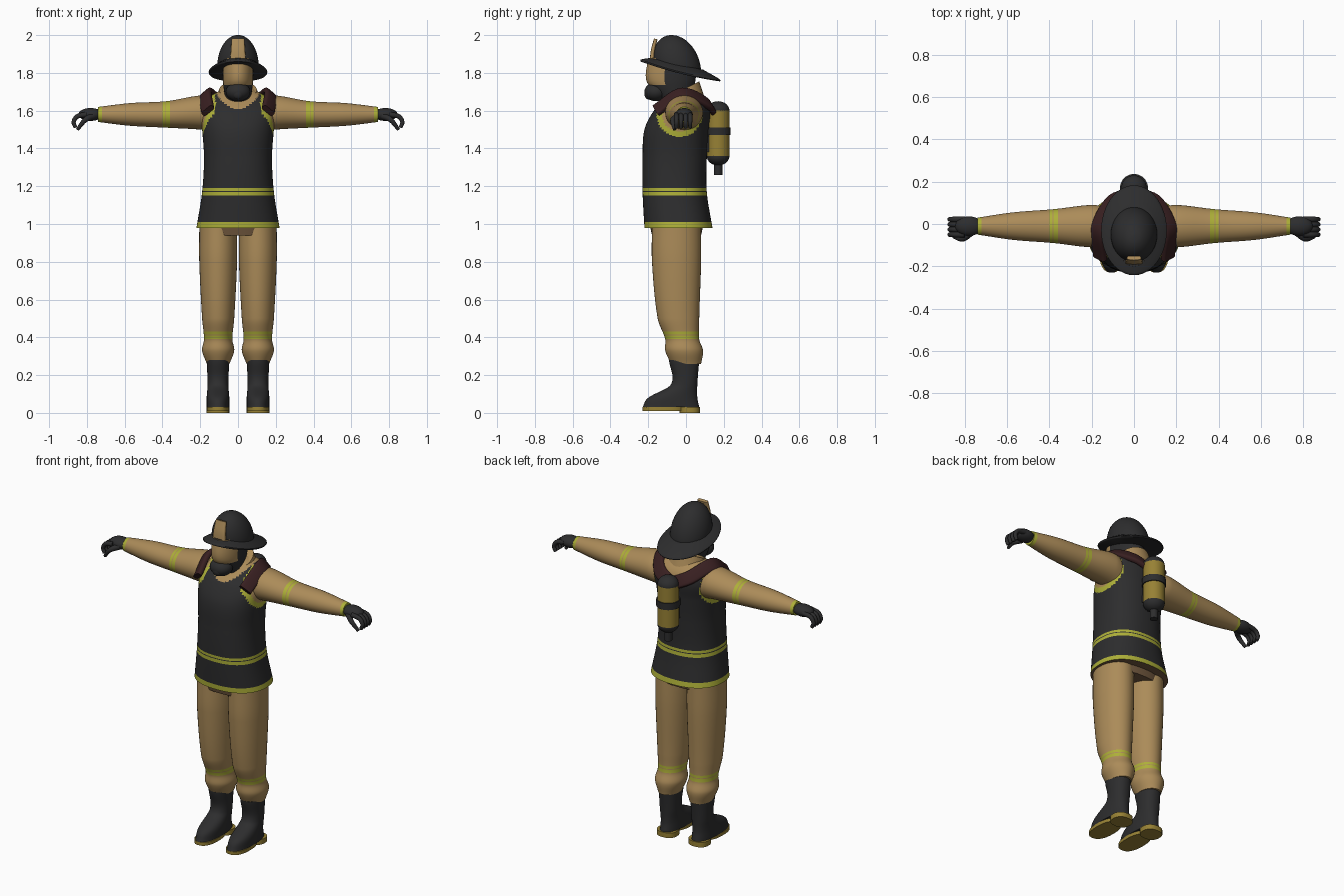
import bpy, bmesh, math
from mathutils import Vector, Matrix

cube = bpy.data.objects.get("Cube")
if cube:
    bpy.data.objects.remove(cube, do_unlink=True)

TAN, BLACK, YELLOW = "tan cloth", "black cloth", "reflective yellow"
MAROON, GOLD, BROWN = "maroon strap", "tank gold", "shadow brown"
MATERIALS = {}


def add_material(label, red, green, blue):
    material = bpy.data.materials.new(label)
    material.use_nodes = True
    colour = (red, green, blue, 1)
    material.diffuse_color = colour
    material.node_tree.nodes["Principled BSDF"].inputs["Base Color"].default_value = colour
    MATERIALS[label] = material


add_material(TAN, .41, .26, .1)
add_material(BLACK, .026, .026, .027)
add_material(YELLOW, .42, .43, .04)
add_material(MAROON, .04, .014, .015)
add_material(GOLD, .31, .22, .035)
add_material(BROWN, .17, .1, .05)


def finish(name, bm, colour):
    """Colour the faces by a name or a rule, then make a smooth-shaded object."""
    bmesh.ops.recalc_face_normals(bm, faces=bm.faces)
    slots = []
    for face in bm.faces:
        label = colour if isinstance(colour, str) else colour(face.calc_center_median())
        if label not in slots:
            slots.append(label)
        face.material_index = slots.index(label)
    mesh = bpy.data.meshes.new(name)
    bm.to_mesh(mesh)
    bm.free()
    for label in slots:
        mesh.materials.append(MATERIALS[label])
    part = bpy.data.objects.new(name, mesh)
    bpy.context.collection.objects.link(part)
    bpy.ops.object.select_all(action="DESELECT")
    part.select_set(True)
    bpy.context.view_layer.objects.active = part
    bpy.ops.object.shade_smooth_by_angle(angle=math.radians(50))


def skin(name, loops, colour):
    """Bridge loops of points into a capped solid."""
    bm = bmesh.new()
    rows = [[bm.verts.new(point) for point in loop] for loop in loops]
    for lower, upper in zip(rows, rows[1:]):
        for i in range(len(lower)):
            bm.faces.new((lower[i - 1], lower[i], upper[i], upper[i - 1]))
    bm.faces.new(rows[0])
    bm.faces.new(rows[-1])
    finish(name, bm, colour)


def section(count, power):
    """Points of a unit superellipse."""
    for i in range(count):
        angle = math.tau * i / count
        yield [math.copysign(abs(v) ** (2 / power), v) for v in (math.cos(angle), math.sin(angle))]


def smooth(keys, t):
    """Hermite interpolation of rows; the first column is the parameter."""
    last = len(keys) - 1
    i = max([k for k in range(last) if keys[k][0] <= t], default=0)
    before, start, end, after = (keys[min(max(k, 0), last)] for k in range(i - 1, i + 3))
    span = end[0] - start[0]
    u = (t - start[0]) / span
    row = []
    for p, a, b, q in list(zip(before, start, end, after))[1:]:
        leave = (b - p) / (end[0] - before[0]) * span
        arrive = (q - a) / (after[0] - start[0]) * span
        rise = b - a
        row.append(a + u * leave + u * u * (3 * rise - 2 * leave - arrive)
                   + u ** 3 * (leave + arrive - 2 * rise))
    return row


def loft(name, keys, colour, axis="z", side=1, offset=0, count=40, power=2, warp=lambda p: p):
    """Rings of (position, centre, width, depth) along an axis, two rings per hundredth."""
    first, last = keys[0][0], keys[-1][0]
    steps = round((last - first) * 200)
    loops = []
    for i in range(steps + 1):
        t = first + (last - first) * i / steps
        centre, width, depth = smooth(keys, t)
        loop = []
        for c, s in section(count, power):
            a, b = offset + width * c, centre + depth * s
            p = warp(Vector((a, b, t) if axis == "z" else (t, a, b)))
            loop.append((p.x * side, p.y, p.z))
        loops.append(loop)
    skin(name, loops, colour)


def ball(name, centre, radii, colour):
    bm = bmesh.new()
    bmesh.ops.create_uvsphere(bm, u_segments=32, v_segments=16, radius=1)
    bm.transform(Matrix.Translation(centre) @ Matrix.Diagonal((*radii, 1)))
    finish(name, bm, colour)


def sweep(name, points, width, depth, colour, up, side=1, power=2, taper=1, steps=20):
    """Carry a section along a smooth path, narrowing towards its end."""
    keys = [(i, *p) for i, p in enumerate(points)]
    path = [Vector(smooth(keys, (len(keys) - 1) * i / steps)) for i in range(steps + 1)]
    loops = []
    for i, p in enumerate(path):
        tangent = path[min(i + 1, steps)] - path[max(i - 1, 0)]
        across = tangent.cross(up(p)).normalized()
        normal = across.cross(tangent).normalized()
        scale = 1 + (taper - 1) * i / steps
        ring = [p + scale * (across * width * c + normal * depth * s) for c, s in section(16, power)]
        loops.append([(q.x * side, q.y, q.z) for q in ring])
    skin(name, loops, colour)


def striped(value, middle):
    """Twin reflective lines with a thin gap between them."""
    return .003 < abs(value - middle) < .02


# Vest with neckline, armholes, belt and hem
def vest_colour(p):
    if p.z < 1 and math.hypot(p.x, p.y) < .1:
        return BROWN
    if p.z < 1.01 or striped(p.z, 1.172):
        return YELLOW
    hole = math.hypot(p.y + .035, p.z - 1.58)
    if abs(p.x) > .12 and hole < .12:
        return TAN if hole < .09 else YELLOW
    return TAN if p.z > 1.61 + 6 * p.x ** 2 else BLACK


loft("vest", [(.98, -.04, .22, .18), (1.17, -.06, .19, .17), (1.35, -.06, .18, .17),
              (1.5, -.05, .19, .17), (1.6, -.02, .2, .15), (1.66, 0, .17, .11),
              (1.72, 0, .07, .05)], vest_colour, count=72, power=2.3)
loft("jacket_hem", [(.94, -.05, .19, .13), (1.03, -.05, .2, .15)], BROWN, power=2.3)
loft("collar", [(1.58, -.02, .15, .13), (1.65, -.02, .12, .11), (1.72, -.02, .1, .09)], TAN,
     warp=lambda p: p + Vector((0, 0, p.y / 2)))


# Head with face plate, and breathing mask
def head_colour(p):
    return TAN if p.z > 1.735 and p.y < -.115 else BLACK


loft("head", [(1.6, -.02, .06, .06), (1.68, -.06, .07, .09), (1.76, -.08, .08, .13),
              (1.88, -.07, .08, .13)], head_colour, count=48)
ball("mask", (0, -.16, 1.7), (.065, .06, .05), BLACK)
ball("mask_valve", (0, -.2, 1.69), (.03, .02, .03), BLACK)


# Helmet, tipped back, with the brim drooping at the sides
def tip(p):
    return p - Vector((0, 0, (p.y + .04) / 4))


def droop(p):
    return tip(p) - Vector((0, 0, p.x ** 2 / 2))


arc = [math.radians(11 * i) for i in range(9)]
loft("helmet_dome", [(1.83 + .165 * math.sin(a), -.05, .11 * math.cos(a), .13 * math.cos(a))
                     for a in arc], BLACK, warp=tip)
loft("helmet_brim", [(1.81, -.03, .15, .21), (1.82, -.03, .155, .21), (1.85, -.04, .1, .13)],
     BLACK, count=48, warp=droop)
sweep("helmet_shield", [(0, -.18, 1.86), (0, -.175, 1.92), (0, -.16, 1.98)], .042, .012, TAN,
      lambda p: Vector((0, -1, 0)), power=4, taper=.8)


# Air tank on the back
def drum(name, bottom, top, radius, colour):
    loft(name, [(z, .17, radius, radius) for z in (bottom, top)], colour)


drum("air_tank", 1.36, 1.6, .06, GOLD)
drum("tank_band", 1.47, 1.51, .066, BLACK)
drum("tank_valve", 1.26, 1.34, .022, BLACK)
for end, z in (("base", 1.36), ("top", 1.6)):
    ball("tank_" + end, (0, .17, z), (.06, .06, .05), BLACK)
loft("tank_mount", [(1.38, .11, .035, .04), (1.58, .11, .035, .04)], BLACK, power=5)


def sleeve_colour(p):
    return YELLOW if striped(abs(p.x), .382) or abs(p.x) > .72 else TAN


def trouser_colour(p):
    return YELLOW if striped(p.z, .412) else TAN


def outward(p):
    return p - Vector((0, 0, 1.5))


def sideways(p):
    return Vector((0, 1, 0))


for side, word in ((1, "left_"), (-1, "right_")):
    # Shoulder strap running to the tank
    sweep(word + "strap", [(.16, -.16, 1.6), (.17, -.02, 1.69), (.1, .11, 1.64), (0, .14, 1.59)],
          .038, .016, MAROON, outward, side, power=4)

    # Sleeve and curled glove
    loft(word + "sleeve", [(.13, 1.58, .09, .09), (.2, 1.59, .1, .09), (.38, 1.58, .08, .07),
                           (.57, 1.58, .065, .06), (.74, 1.58, .04, .04)],
         sleeve_colour, "x", side, offset=-.01)
    ball(word + "palm", (.78 * side, -.01, 1.58), (.065, .046, .034), BLACK)
    for i, finger in enumerate(("index", "middle", "ring", "little")):
        y = .024 * i - .05
        sweep(f"{word}{finger}_finger", [(.8, y, 1.58), (.85, y, 1.57), (.87, y, 1.54),
                                         (.86, y, 1.51)],
              .014, .014, BLACK, sideways, side, taper=.7)
    sweep(word + "thumb", [(.77, -.04, 1.57), (.81, -.07, 1.55), (.85, -.06, 1.5)],
          .018, .018, BLACK, sideways, side, taper=.5)

    # Trouser leg gathered over the boot
    loft(word + "trouser_leg", [(.26, 0, .06, .08), (.33, -.01, .085, .1), (.39, -.02, .075, .09),
                                (.5, -.04, .085, .11), (.8, -.05, .1, .13), (.99, -.05, .1, .13)],
         trouser_colour, "z", side, offset=.105)

    # Boot with separate tread and heel
    loft(word + "boot", [(.03, -.08, .06, .15), (.08, -.07, .06, .13), (.15, -.01, .055, .07),
                         (.28, -.01, .06, .08)], BLACK, "z", side, offset=.106, power=2.2)
    for piece, bottom, y, length in (("tread", .01, -.12, .11), ("heel", 0, .02, .055)):
        loft(word + piece, [(z, y, .06, length) for z in (bottom, .03)], GOLD, "z", side,
             offset=.106, power=2.4)
